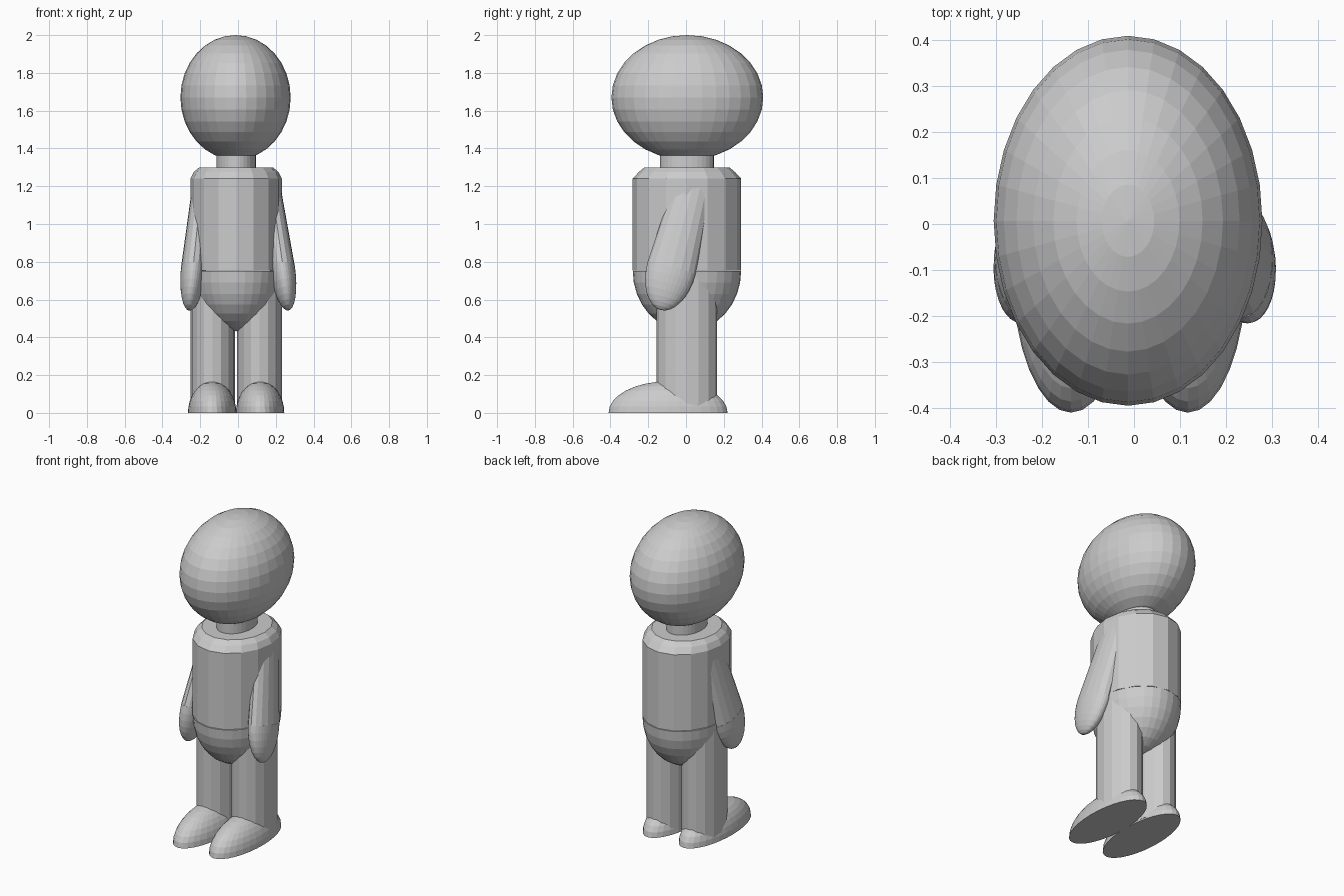
import bpy, bmesh, math
from mathutils import Vector, Matrix

if "Cube" in bpy.data.objects:
    bpy.data.objects.remove(bpy.data.objects["Cube"])

CX, CY = -0.01, 0.005   # body axis


def finish(bm, name, matrix=Matrix.Identity(4)):
    bmesh.ops.recalc_face_normals(bm, faces=bm.faces)
    mesh = bpy.data.meshes.new(name)
    bm.to_mesh(mesh)
    bm.free()
    obj = bpy.data.objects.new(name, mesh)
    obj.matrix_world = matrix
    bpy.context.collection.objects.link(obj)
    return obj


def loft(name, rings, sides=16, matrix=Matrix.Identity(4)):
    """Stacked elliptical rings (z, rx, ry), capped at both ends."""
    bm = bmesh.new()
    loops = []
    for z, rx, ry in rings:
        loops.append([bm.verts.new((rx * math.cos(a), ry * math.sin(a), z))
                      for a in (2 * math.pi * i / sides for i in range(sides))])
    for low, high in zip(loops, loops[1:]):
        for i in range(sides):
            j = (i + 1) % sides
            bm.faces.new((low[i], low[j], high[j], high[i]))
    bm.faces.new(loops[0])
    bm.faces.new(loops[-1])
    return finish(bm, name, matrix)


def ellipsoid(name, radii, matrix, half=False):
    """Ellipsoid, or only its capped upper half."""
    bm = bmesh.new()
    bmesh.ops.create_uvsphere(bm, u_segments=32, v_segments=16, radius=1)
    if half:
        bmesh.ops.bisect_plane(bm, geom=bm.verts[:] + bm.edges[:] + bm.faces[:],
                               plane_co=(0, 0, 0), plane_no=(0, 0, 1),
                               dist=1e-4, clear_inner=True)
        rim = [e for e in bm.edges if e.is_boundary]
        bmesh.ops.contextual_create(bm, geom=rim)
    bmesh.ops.scale(bm, vec=radii, verts=bm.verts)
    return finish(bm, name, matrix)


def at(x, y, z):
    return Matrix.Translation((x, y, z))


# Head, neck and torso
ellipsoid("head", (0.292, 0.402, 0.33), at(-0.013, 0.007, 1.67))
loft("neck", [(1.25, 0.105, 0.143), (1.42, 0.105, 0.143)], 32, at(CX, CY, 0))
loft("torso", [(0.755, 0.242, 0.287), (1.24, 0.242, 0.287),
               (1.275, 0.225, 0.255), (1.30, 0.195, 0.225)], 16, at(CX, CY, 0))

# Rounded pelvis below the torso
flip = Matrix.Rotation(math.pi, 4, 'X')
ellipsoid("pelvis", (0.242, 0.287, 0.32), at(CX, CY, 0.752) @ flip, half=True)

for side, label in ((-1, "right"), (1, "left")):
    # Leg and half-dome foot
    loft(label + "_leg", [(0.01, 0.118, 0.16), (0.74, 0.118, 0.16)], 16,
         at(CX + side * 0.124, CY, 0))
    ellipsoid(label + "_foot", (0.128, 0.315, 0.167),
              at(CX + side * 0.127, -0.095, 0), half=True)

    # Slanted sleeve ending in a rounded hand
    top = Vector((CX + side * 0.175, 0.05, 1.25))
    wrist = Vector((side * 0.235, -0.077, 0.765))
    axis = (wrist - top).normalized()
    across = Vector((1, 0, 0))
    x_dir = (across - axis * across.dot(axis)).normalized()
    frame = Matrix((x_dir, axis.cross(x_dir), axis)).transposed().to_4x4()
    length = (wrist - top).length
    loft(label + "_arm", [(0, 0.05, 0.098), (length, 0.067, 0.131)], 16,
         Matrix.Translation(top) @ frame)
    ellipsoid(label + "_hand", (0.067, 0.131, 0.23),
              Matrix.Translation(wrist) @ frame, half=True)
